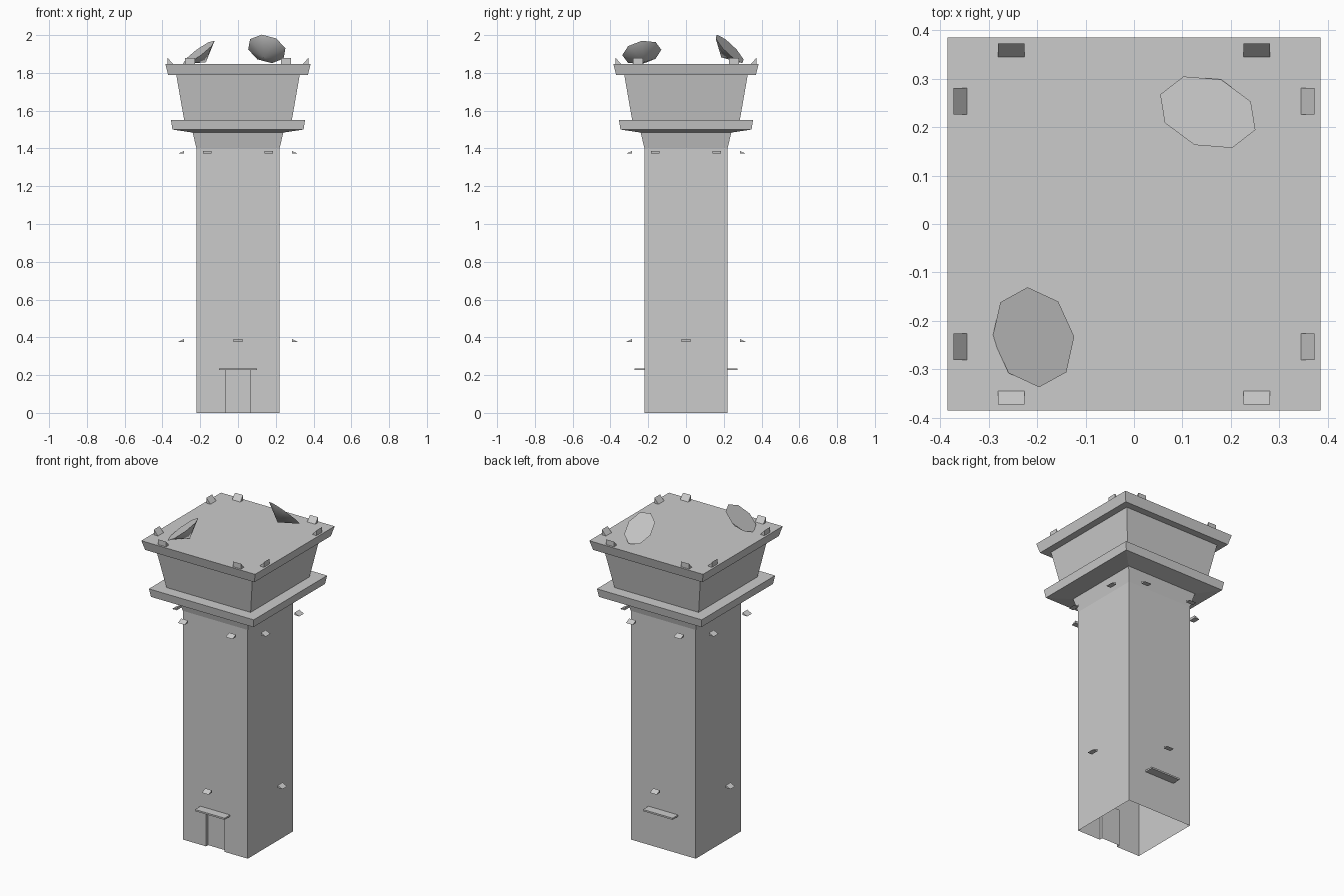
import bpy, bmesh, math
from mathutils import Matrix, Vector

cube = bpy.data.objects.get("Cube")
if cube:
    bpy.data.objects.remove(cube, do_unlink=True)

# Single concrete colour
grey = bpy.data.materials.new("concrete_grey")
grey.use_nodes = True
grey.diffuse_color = (0.6, 0.6, 0.6, 1)
grey.node_tree.nodes["Principled BSDF"].inputs["Base Color"].default_value = (0.6, 0.6, 0.6, 1)


def add_object(name, bm, smooth=False):
    bmesh.ops.recalc_face_normals(bm, faces=bm.faces)
    mesh = bpy.data.meshes.new(name)
    bm.to_mesh(mesh)
    bm.free()
    mesh.materials.append(grey)
    obj = bpy.data.objects.new(name, mesh)
    bpy.context.collection.objects.link(obj)
    if smooth:
        bpy.ops.object.select_all(action="DESELECT")
        obj.select_set(True)
        bpy.context.view_layer.objects.active = obj
        bpy.ops.object.shade_smooth_by_angle(angle=math.radians(60))
    return obj


def square_loft(profile, bottom=True, top=True):
    """Stack square rings given as (half width, height)."""
    bm = bmesh.new()
    rings = [[bm.verts.new((sx * w, sy * w, z))
              for sx, sy in ((-1, -1), (1, -1), (1, 1), (-1, 1))]
             for w, z in profile]
    for low, high in zip(rings, rings[1:]):
        for i in range(4):
            j = (i + 1) % 4
            bm.faces.new((low[i], low[j], high[j], high[i]))
    if bottom:
        bm.faces.new(rings[0][::-1])
    if top:
        bm.faces.new(rings[-1])
    return bm


def prism(points, width, matrix):
    """Extrude a side profile (y, z) along x, then place it."""
    bm = bmesh.new()
    ends = [[bm.verts.new(matrix @ Vector((x, y, z))) for y, z in points]
            for x in (-width / 2, width / 2)]
    bm.faces.new(ends[0])
    bm.faces.new(ends[1][::-1])
    for i in range(len(points)):
        j = (i + 1) % len(points)
        bm.faces.new((ends[0][i], ends[1][i], ends[1][j], ends[0][j]))
    return bm


# Hollow shaft, open underneath, with a recessed doorway in the front
HALF, DOOR, DOOR_TOP = 0.22, 0.0625, 0.228
bm = square_loft([(HALF, 0), (HALF, 1.4), (0.24, 1.484)], bottom=False, top=False)
for co, no in (((-DOOR, 0, 0), (1, 0, 0)), ((DOOR, 0, 0), (1, 0, 0)), ((0, 0, DOOR_TOP), (0, 0, 1))):
    front = [f for f in bm.faces if f.calc_center_median().y < -0.21]
    geom = front + list({e for f in front for e in f.edges}) + list({v for f in front for v in f.verts})
    bmesh.ops.bisect_plane(bm, geom=geom, plane_co=co, plane_no=no)
door = [f for f in bm.faces
        if f.calc_center_median().y < -0.21 and f.calc_center_median().z < DOOR_TOP
        and abs(f.calc_center_median().x) < DOOR]
new = bmesh.ops.extrude_face_region(bm, geom=door)["geom"]
bmesh.ops.translate(bm, vec=(0, 0.02, 0), verts=[g for g in new if isinstance(g, bmesh.types.BMVert)])
old = [f for f in door if f.is_valid]
sill = [f for f in bm.faces if f.calc_center_median().z < 0.001]
bmesh.ops.delete(bm, geom=list(set(old + sill)), context="FACES")
add_object("shaft", bm)

# Balcony, cab and roof
add_object("balcony", square_loft([(0.24, 1.484), (0.347, 1.5), (0.355, 1.55)]))
add_object("cab", square_loft([(0.285, 1.55), (0.327, 1.79)]))
add_object("roof", square_loft([(0.37, 1.79), (0.385, 1.848)]))

# Awnings over the front and back
for side, turn in (("front", 0), ("back", math.pi)):
    slab = [(-0.273, 0.226), (-0.22, 0.226), (-0.22, 0.236), (-0.273, 0.236)]
    add_object(side + "_awning", prism(slab, 0.2, Matrix.Rotation(turn, 4, "Z")))

# Wedge lamps repeated on all four sides
roof_lamp = [(-0.373, 1.848), (-0.345, 1.848), (-0.373, 1.88)]
wall_lamp = [(-0.317, 0), (-0.285, 0), (-0.285, 0.015)]
for k, side in enumerate(("front", "left", "back", "right")):
    turn = Matrix.Rotation(k * math.pi / 2, 4, "Z")
    for s, tag in ((-1, "a"), (1, "b")):
        add_object(f"{side}_roof_lamp_{tag}",
                   prism(roof_lamp, 0.055, turn @ Matrix.Translation((s * 0.254, 0, 0))))
        add_object(f"{side}_upper_lamp_{tag}",
                   prism(wall_lamp, 0.046, turn @ Matrix.Translation((s * 0.162, 0, 1.372))))
    add_object(f"{side}_lower_lamp",
               prism(wall_lamp, 0.046, turn @ Matrix.Translation((0, 0, 0.376))))


# Eight-sided dishes with a flat face and a pointed back
def dish(name, centre, yaw, tilt, phase, depth):
    bm = bmesh.new()
    bmesh.ops.create_cone(bm, cap_ends=True, segments=8, radius1=0, radius2=0.105, depth=depth,
                          matrix=Matrix.Translation((0, 0, -depth / 2)))
    bmesh.ops.remove_doubles(bm, verts=bm.verts, dist=0.0001)
    turn = (Matrix.Rotation(math.radians(yaw), 4, "Z") @ Matrix.Rotation(math.radians(tilt), 4, "Y")
            @ Matrix.Rotation(math.radians(phase), 4, "Z"))
    bm.transform(Matrix.Translation(centre) @ turn)
    add_object(name, bm, smooth=True)


dish("front_dish", (-0.208, -0.234, 1.908), 197, 37.5, 32, 0.065)
dish("back_dish", (0.1525, 0.231, 1.927), 71, 46, 43, 0.065)
